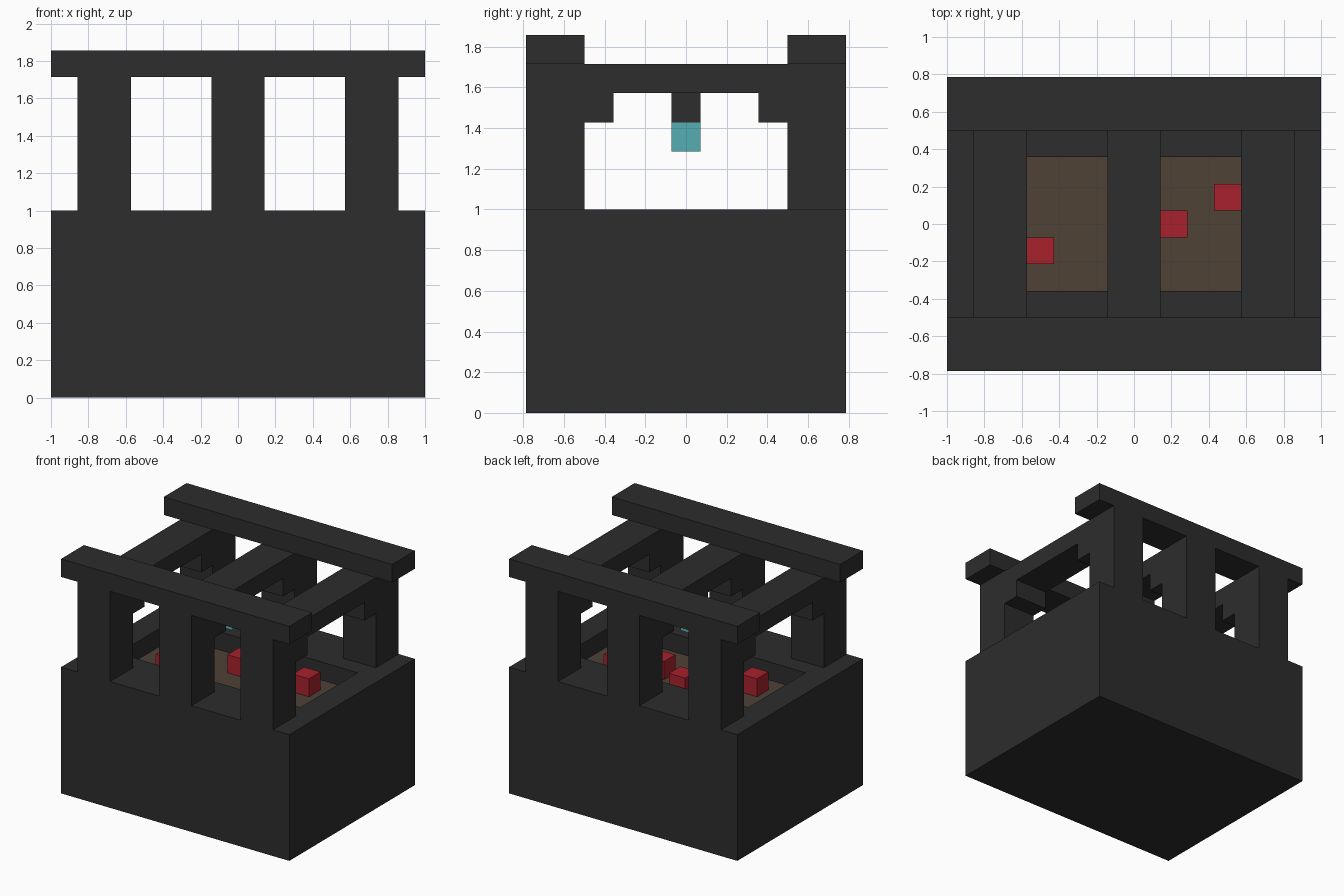
import bpy, bmesh
from mathutils import Vector

U = 1 / 7  # one block of the build grid

cube = bpy.data.objects.get("Cube")
if cube:
    bpy.data.objects.remove(cube, do_unlink=True)


def material(name, rgb):
    mat = bpy.data.materials.new(name)
    mat.use_nodes = True
    mat.diffuse_color = (*rgb, 1)
    mat.node_tree.nodes["Principled BSDF"].inputs["Base Color"].default_value = (*rgb, 1)
    return mat


stone = material("dark_stone", (0.026, 0.026, 0.026))
soil = material("brown_soil", (0.08, 0.054, 0.036))
red = material("red_block", (0.392, 0.015, 0.027))
teal = material("teal_lamp", (0.093, 0.423, 0.456))


def finish(name, bm, *mats):
    """Scale a mesh from grid blocks to units and add it to the scene."""
    bmesh.ops.scale(bm, vec=(U, U, U), verts=bm.verts)
    mesh = bpy.data.meshes.new(name)
    bm.to_mesh(mesh)
    bm.free()
    for mat in mats:
        mesh.materials.append(mat)
    obj = bpy.data.objects.new(name, mesh)
    bpy.context.collection.objects.link(obj)
    return obj


def box_mesh(low, high):
    low, high = Vector(low), Vector(high)
    bm = bmesh.new()
    bmesh.ops.create_cube(bm, size=1)
    bmesh.ops.scale(bm, vec=high - low, verts=bm.verts)
    bmesh.ops.translate(bm, vec=(low + high) / 2, verts=bm.verts)
    return bm


def box(name, low, high, mat):
    return finish(name, box_mesh(low, high), mat)


# Base block with a shallow pit sunk into its top
bm = box_mesh((-7, -5.5, 0), (7, 5.5, 7))
top = max(bm.faces, key=lambda f: f.calc_center_median().z)
bmesh.ops.inset_region(bm, faces=[top], thickness=2)
for v in top.verts:
    v.co.y = 2.5 if v.co.y > 0 else -2.5
floor = bmesh.ops.extrude_discrete_faces(bm, faces=[top])["faces"][0]
bmesh.ops.translate(bm, vec=(0, 0, -1), verts=floor.verts)
floor.material_index = 1
finish("base", bm, stone, soil)

# Three portal frames: posts, stepped brackets and a cross beam in one profile
half = [(2.5, 11), (2.5, 10), (3.5, 10), (3.5, 7), (5.5, 7), (5.5, 12)]
profile = half + [(-y, z) for y, z in reversed(half)]
for side, x in (("right", -5), ("middle", 0), ("left", 5)):
    bm = bmesh.new()
    face = bm.faces.new([bm.verts.new((x - 1, y, z)) for y, z in profile])
    ext = bmesh.ops.extrude_face_region(bm, geom=[face])["geom"]
    bmesh.ops.translate(bm, vec=(2, 0, 0),
                        verts=[g for g in ext if isinstance(g, bmesh.types.BMVert)])
    bmesh.ops.recalc_face_normals(bm, faces=bm.faces)
    finish(side + "_portal", bm, stone)

# Long top beams along the front and back
for name, y in (("front_top_beam", -5.5), ("back_top_beam", 3.5)):
    box(name, (-7, y, 12), (7, y + 2, 13), stone)

# Lamp hanging from the middle beam
box("lamp_hanger", (-1, -0.5, 10), (0, 0.5, 11), stone)
box("lamp", (-1, -0.5, 9), (0, 0.5, 10), teal)

# Red blocks standing in the pit
for i, (x, y) in enumerate([(-4, -1.5), (-1, 0.5), (1, -0.5), (3, 0.5)], 1):
    box(f"red_block_{i}", (x, y, 6), (x + 1, y + 1, 7), red)
